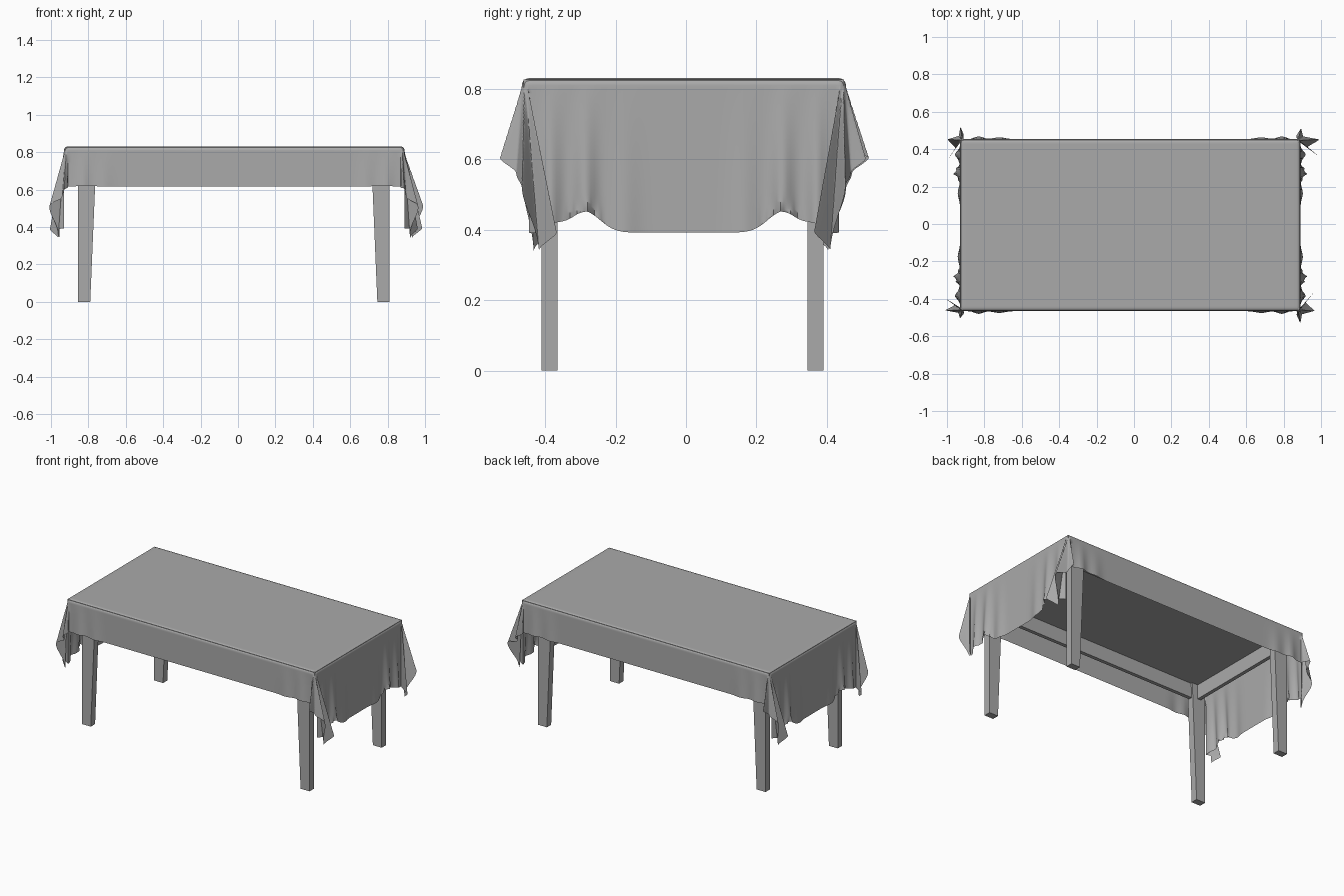
import bpy, bmesh, math
from mathutils import Vector

cube = bpy.data.objects.get("Cube")
if cube:
    bpy.data.objects.remove(cube, do_unlink=True)

grey = bpy.data.materials.new("plain grey")
grey.use_nodes = True
grey.diffuse_color = (0.4, 0.4, 0.4, 1)
grey.node_tree.nodes["Principled BSDF"].inputs["Base Color"].default_value = (0.4, 0.4, 0.4, 1)

CX, CY, TOP = -0.02, -0.006, 0.83
HALF_X, HALF_Y = 0.91, 0.46
DROP_X, DROP_Y = 0.45, 0.226
R = 0.02
ARC = R * math.pi / 2


def finish(name, bm):
    mesh = bpy.data.meshes.new(name)
    bm.to_mesh(mesh)
    bm.free()
    obj = bpy.data.objects.new(name, mesh)
    bpy.context.collection.objects.link(obj)
    mesh.materials.append(grey)
    return obj


def box(name, x0, x1, y0, y1, z0, z1, taper=0):
    """Box whose inner x side may lean inwards towards the top."""
    bm = bmesh.new()
    bmesh.ops.create_cube(bm, size=1)
    for v in bm.verts:
        hi = v.co.z > 0
        x = x1 if v.co.x > 0 else x0
        if hi and v.co.x * taper > 0:
            x += taper
        v.co = (x, y1 if v.co.y > 0 else y0, z1 if hi else z0)
    return finish(name, bm)


# Table frame
box("table_top", CX - 0.905, CX + 0.905, CY - 0.455, CY + 0.455, 0.785, TOP - 0.004)
for side, x0, x1, taper in (("right", -0.855, -0.79, 0.033), ("left", 0.745, 0.81, -0.033)):
    for end, y0, y1 in (("front", -0.41, -0.365), ("back", 0.345, 0.39)):
        box(f"{end}_{side}_leg", x0, x1, y0, y1, 0, 0.785, taper)
for end, y in (("front", -0.388), ("back", 0.368)):
    box(f"{end}_rail", -0.78, 0.735, y - 0.012, y + 0.012, 0.69, 0.785)
for side, x in (("right", -0.81), ("left", 0.765)):
    box(f"{side}_rail", x - 0.012, x + 0.012, -0.37, 0.35, 0.69, 0.785)

# Folds at a corner: angle in the cloth, lean along x, lean along y
FOLD = [(0, 0, 0), (14, 0.2, -0.2), (27, 0.08, -0.08), (42, 0.31, 0.02),
        (53, 0.08, 0.08), (66, 0.06, 0.31), (79, -0.02, 0.12), (90, 0, 0)]
# Strength of the folds at each corner
CORNER = {(1, 1): (1.15, 0.9), (1, -1): (0.85, 1.0), (-1, 1): (0.75, 1.05), (-1, -1): (0.9, 0.6)}


def lean(angle):
    for (a0, x0, y0), (a1, x1, y1) in zip(FOLD, FOLD[1:]):
        if angle <= a1:
            t = (angle - a0) / (a1 - a0)
            t = t * t * (3 - 2 * t)
            return x0 + (x1 - x0) * t, y0 + (y1 - y0) * t
    return 0, 0


def bell(x, centre, width):
    return math.exp(-((x - centre) / width) ** 2)


def drape(u, v):
    """Place a point of the flat cloth on the table."""
    sx, sy = (1 if u > 0 else -1), (1 if v > 0 else -1)
    ix, iy = HALF_X - R, HALF_Y - R
    a, b = max(abs(u) - ix, 0), max(abs(v) - iy, 0)
    x, y = min(abs(u), ix), min(abs(v), iy)
    r = math.hypot(a, b)
    if r == 0:
        return Vector((CX + u, CY + v, TOP))
    phi = math.atan2(b, a)
    round_r = min(r, ARC) / R
    hang = max(r - ARC, 0)
    out = R * math.sin(round_r)
    x += out * math.cos(phi)
    y += out * math.sin(phi)
    z = TOP - R * (1 - math.cos(round_r))
    dx = dy = 0
    if a and b:
        dx, dy = lean(math.degrees(phi))
        kx, ky = CORNER[sx, sy]
        dx, dy = dx * kx, dy * ky
    elif a:
        # End panel: gathered hem and soft ripples beside each corner
        w = abs(v)
        gather = bell(w, 0.28, 0.06) + 0.35 * bell(w, 0.37, 0.04)
        hang *= 1 - 0.15 * gather * hang / DROP_X
        edge = min((iy - w) / 0.06, 1)
        dx = edge * (0.08 * bell(w, 0.28, 0.03) + 0.07 * bell(w, 0.38, 0.03) + 0.03 * bell(w, 0.17, 0.04))
        # Crumpled hem
        dx += edge * 0.05 * bell(w, 0.28, 0.04) * math.sin(w * 190) * bell(hang, 0.4, 0.05)
    else:
        # Long panel: light ripples near the ends
        w = ix - abs(u)
        dy = min(w / 0.05, 1) * (0.08 * bell(w, 0.08, 0.03) + 0.05 * bell(w, 0.19, 0.04))
        hang *= 1 - 0.03 * bell(w, 0.1, 0.06)
    d = Vector((dx, dy, -1)).normalized() * hang
    return Vector((CX + sx * (x + d.x), CY + sy * (y + d.y), z + d.z))


def samples(half, drop, inner, outer):
    """Cloth coordinates along one axis, finer over the rounded edge."""
    flat = half - R
    side = [flat + ARC * i / 5 for i in range(5)]
    side += [flat + ARC + (drop - ARC) * i / outer for i in range(outer + 1)]
    mid = [flat * (2 * i / inner - 1) for i in range(1, inner)]
    return [-s for s in reversed(side)] + mid + side


# Tablecloth
us = samples(HALF_X, DROP_X, 90, 48)
vs = samples(HALF_Y, DROP_Y, 90, 30)
bm = bmesh.new()
rows = [[bm.verts.new(drape(u, v)) for v in vs] for u in us]
for r0, r1 in zip(rows, rows[1:]):
    for j in range(len(vs) - 1):
        bm.faces.new((r0[j], r1[j], r1[j + 1], r0[j + 1]))
cloth = finish("tablecloth", bm)
bpy.ops.object.select_all(action="DESELECT")
cloth.select_set(True)
bpy.context.view_layer.objects.active = cloth
bpy.ops.object.shade_smooth_by_angle(angle=math.radians(50))
